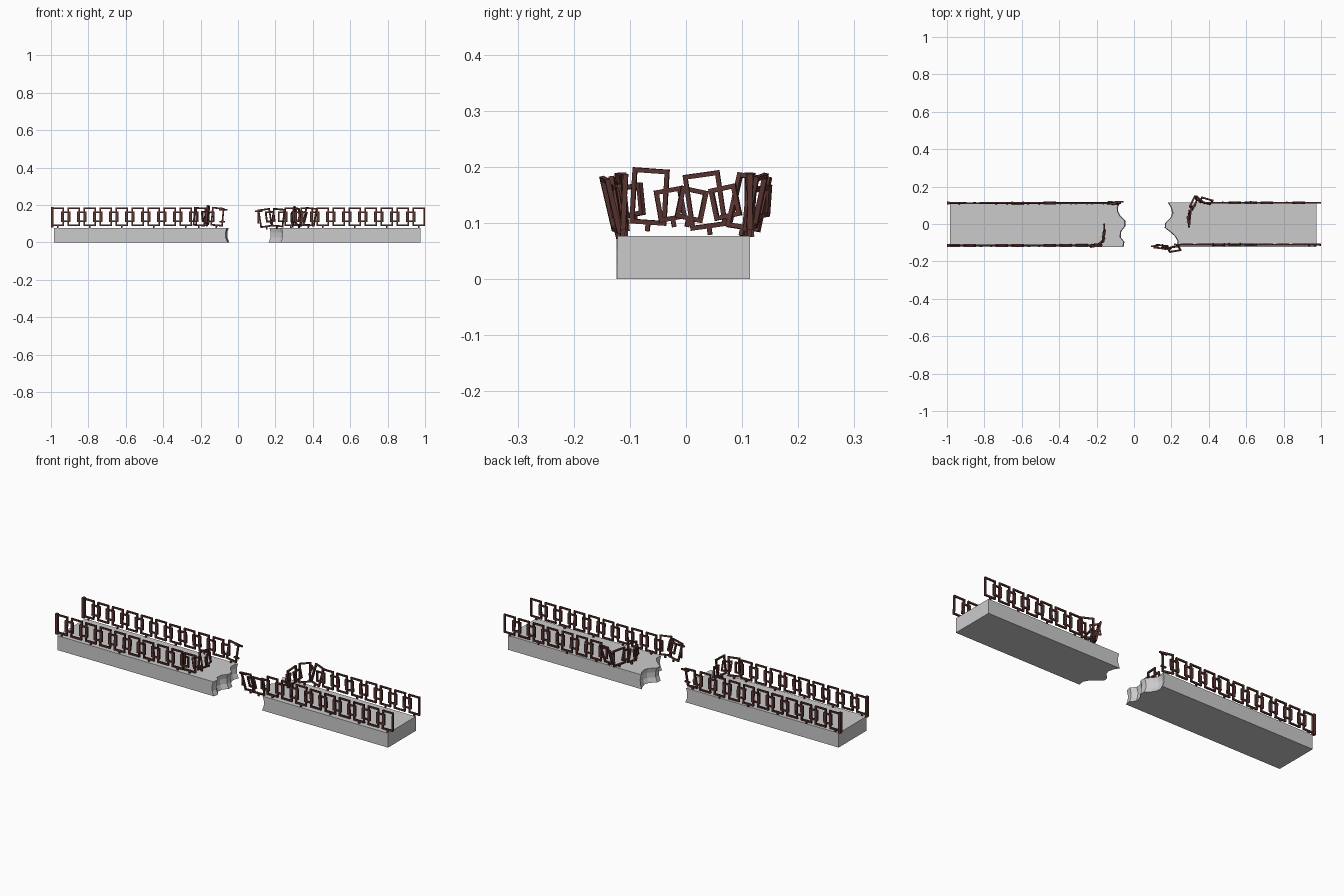
import bpy, bmesh, math, random
from mathutils import Matrix, Vector

if "Cube" in bpy.data.objects:
    bpy.data.objects.remove(bpy.data.objects["Cube"])

random.seed(4)
iron = bpy.data.materials.new("rusty_iron")
iron.diffuse_color = (0.10, 0.035, 0.03, 1)
iron.use_nodes = True
iron.node_tree.nodes["Principled BSDF"].inputs["Base Color"].default_value = iron.diffuse_color
BIG, SMALL = (0.066, 0.100), (0.050, 0.058)   # frame width, height
PITCH = 0.0855


def finish(bm, name, mat=None):
    bmesh.ops.recalc_face_normals(bm, faces=bm.faces)
    me = bpy.data.meshes.new(name)
    bm.to_mesh(me)
    bm.free()
    ob = bpy.data.objects.new(name, me)
    bpy.context.collection.objects.link(ob)
    if mat:
        me.materials.append(mat)
    return ob


def bar(bm, size, loc, m=Matrix()):
    bmesh.ops.create_cube(bm, size=1, matrix=m @ Matrix.Translation(loc) @ Matrix.Diagonal((*size, 1)))


def frame(bm, dims, loc, yaw=0, lean=0, tilt=0, foot=False):
    """Rectangular iron frame; yaw about z, lean about its length, tilt in its plane."""
    w, h = dims
    t = 0.008
    m = (Matrix.Translation(loc) @ Matrix.Rotation(math.radians(yaw), 4, 'Z')
         @ Matrix.Rotation(math.radians(lean), 4, 'X') @ Matrix.Rotation(math.radians(tilt), 4, 'Y'))
    for s in (-1, 1):
        bar(bm, (t, 0.009, h), (s * (w - t) / 2, 0, 0), m)
        bar(bm, (w, 0.008, t), (0, 0, s * (h - t) / 2), m)
    if foot:
        bar(bm, (0.008, 0.008, 0.014), (0, 0, -h / 2 - 0.005), m)


def slab(name, x_end, edge):
    """Deck half: straight end at x_end, ragged broken edge hollowed at mid height."""
    bm = bmesh.new()
    s = 1 if x_end > 0 else -1
    rings = []
    for z, dx in ((0, -0.004), (0.025, 0.006), (0.052, 0.007), (0.077, 0)):
        pts = [(x + s * dx, y) for x, y in edge] + [(x_end, edge[-1][1]), (x_end, edge[0][1])]
        rings.append([bm.verts.new((x, y, z)) for x, y in pts])
    n = len(rings[0])
    for a, b in zip(rings, rings[1:]):
        for i in range(n):
            j = (i + 1) % n
            bm.faces.new((a[i], a[j], b[j], b[i]))
    bm.faces.new(rings[0])
    bm.faces.new(rings[-1])
    return finish(bm, name)


def rail(name, x0, count, step, y, bent, post=False):
    """Straight run of alternating frames, followed by the bent broken ones."""
    bm = bmesh.new()
    for i in range(count):
        x = x0 + i * step
        lean = random.uniform(-4, 4)
        frame(bm, BIG, (x, y, 0.137), 0, lean, 0, i % 2 == 0)
        if i < count - 1 or bent:
            frame(bm, SMALL, (x + step / 2, y, 0.137), 0, lean / 2)
    for dims, loc, yaw, lean, tilt in bent:
        frame(bm, dims, loc, yaw, lean, tilt, True)
    if post:
        bar(bm, (0.014, 0.016, 0.11), (-0.993, y, 0.135))
    return finish(bm, name, iron)


# deck halves
slab("deck_left", -0.985, [(-0.06, -0.124), (-0.055, -0.095), (-0.075, -0.07), (-0.072, -0.04),
     (-0.05, -0.012), (-0.05, 0.018), (-0.075, 0.042), (-0.088, 0.065), (-0.09, 0.088), (-0.08, 0.114)])
slab("deck_right", 0.975, [(0.232, -0.122), (0.236, -0.09), (0.222, -0.065), (0.20, -0.045),
     (0.168, -0.02), (0.17, 0.005), (0.2, 0.035), (0.208, 0.06), (0.2, 0.09), (0.185, 0.114)])

# railings on the left half
rail("railing_left_front", -0.963, 9, PITCH, -0.114, [
    (BIG, (-0.205, -0.114, 0.137), 8, 6, 4),
    (SMALL, (-0.175, -0.095, 0.14), 45, 0, -8),
    (BIG, (-0.162, -0.065, 0.147), 82, 4, 4),
    (SMALL, (-0.158, -0.028, 0.133), 95, 0, -10)], True)
rail("railing_left_back", -0.963, 10, PITCH, 0.112, [
    (BIG, (-0.11, 0.112, 0.137), -5, -6, 5)], True)
bm = bmesh.new()
bar(bm, (0.045, 0.008, 0.008), (-0.078, 0.118, 0.175))
bar(bm, (0.03, 0.008, 0.008), (-0.085, 0.11, 0.11))
finish(bm, "snapped_bars_left", iron)

# railings on the right half
rail("railing_right_front", 0.966, 9, -PITCH, -0.11, [
    (BIG, (0.215, -0.134, 0.132), 8, 14, 5),
    (SMALL, (0.172, -0.128, 0.137), -10, 10, -6),
    (BIG, (0.145, -0.122, 0.13), -6, 10, -8)])
rail("railing_right_back", 0.966, 7, -PITCH, 0.114, [
    (BIG, (0.385, 0.124, 0.137), -15, -14, 6),
    (SMALL, (0.345, 0.132, 0.137), -40, -12, 8),
    (BIG, (0.318, 0.112, 0.137), 65, -12, 8),
    (SMALL, (0.304, 0.07, 0.137), 75, 0, -12),
    (BIG, (0.296, 0.034, 0.14), 85, 5, -8),
    (SMALL, (0.29, 0.01, 0.133), 100, 0, 12)])
bm = bmesh.new()
bar(bm, (0.04, 0.008, 0.008), (0.112, -0.118, 0.165))
bar(bm, (0.008, 0.008, 0.07), (0.108, -0.116, 0.135))
finish(bm, "snapped_bars_right", iron)
